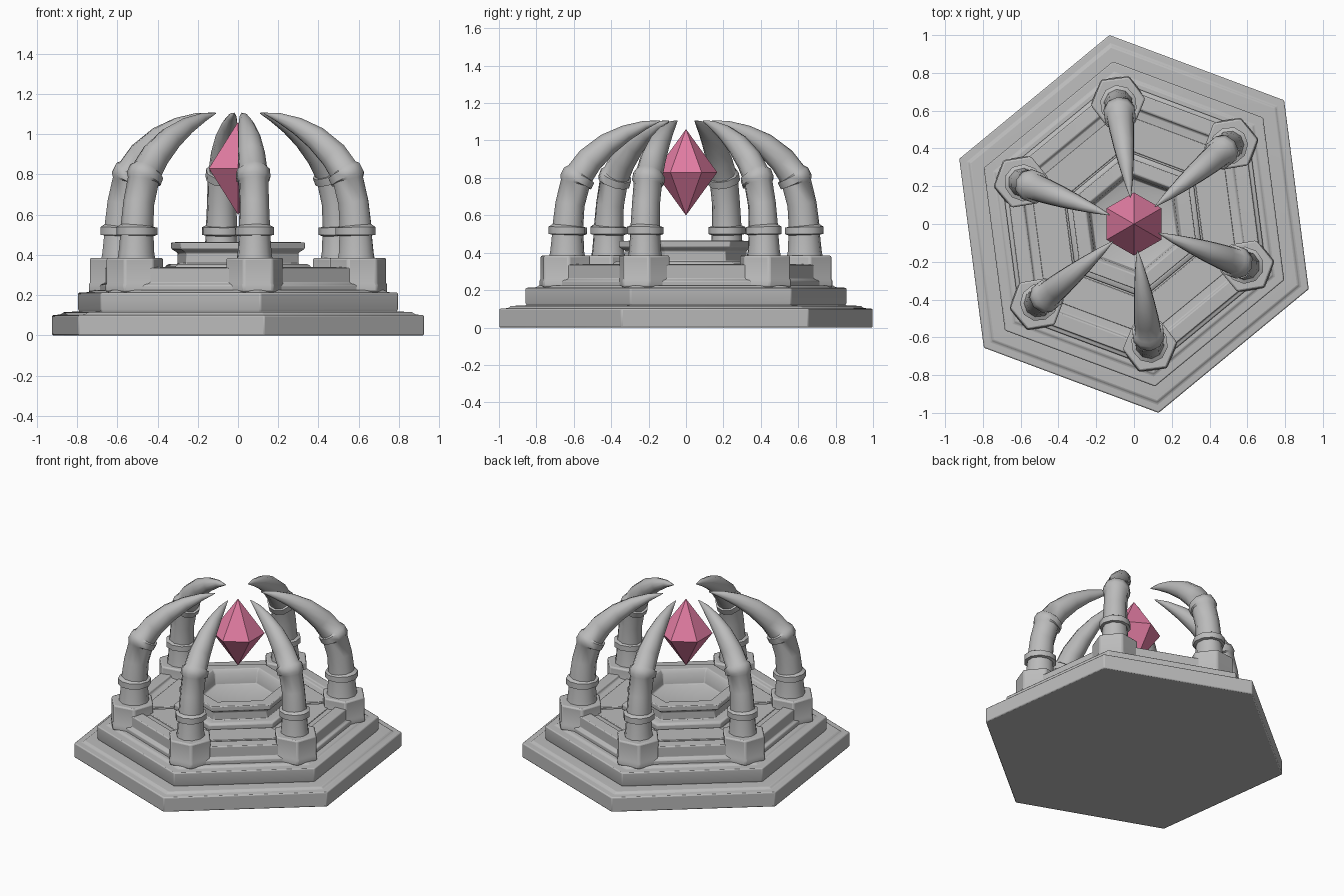
import bpy, math
from mathutils import Vector

cube = bpy.data.objects.get("Cube")
if cube:
    bpy.data.objects.remove(cube, do_unlink=True)


def material(name, colour):
    m = bpy.data.materials.new(name)
    m.use_nodes = True
    m.diffuse_color = colour
    m.node_tree.nodes["Principled BSDF"].inputs["Base Color"].default_value = colour
    return m


STONE = material("grey stone", (0.5, 0.5, 0.5, 1))
PINK = material("pink crystal", (0.75, 0.2, 0.36, 1))

# Corner directions of the slightly skewed hexagonal plan
A, B = Vector((0.925, -0.345, 0)), Vector((-0.13, 1.0, 0))
CORNERS = [A, A + B, B, -A, -A - B, -B]


def build(name, rings, mat=STONE, bevel=0.0, smooth=50):
    """Skin a stack of rings, closing both ends."""
    n = len(rings[0])
    verts = [v for ring in rings for v in ring]
    faces = [list(range(n))[::-1], [len(verts) - n + i for i in range(n)]]
    for k in range(len(rings) - 1):
        for i in range(n):
            j = (i + 1) % n
            faces.append([k * n + i, k * n + j, k * n + n + j, k * n + n + i])
    mesh = bpy.data.meshes.new(name)
    mesh.from_pydata(verts, [], faces)
    mesh.materials.append(mat)
    obj = bpy.data.objects.new(name, mesh)
    bpy.context.collection.objects.link(obj)
    if bevel:
        mod = obj.modifiers.new("worn edges", "BEVEL")
        mod.width, mod.segments, mod.limit_method = bevel, 2, "ANGLE"
    if smooth:
        bpy.ops.object.select_all(action="DESELECT")
        obj.select_set(True)
        bpy.context.view_layer.objects.active = obj
        bpy.ops.object.shade_smooth_by_angle(angle=math.radians(smooth))
    return obj


def hex_solid(name, profile, bevel=0.008):
    """Profile of (scale, height) carried round the hexagonal plan."""
    rings = [[c * s + Vector((0, 0, z)) for c in CORNERS] for s, z in profile]
    return build(name, rings, bevel=bevel, smooth=35)


# Stepped platform
hex_solid("lower_step", [(1, 0), (1, 0.1), (0.95, 0.104), (0.94, 0.115), (0.84, 0.12)])
hex_solid("upper_step", [(0.85, 0.11), (0.86, 0.13), (0.86, 0.212), (0.8, 0.215),
                         (0.79, 0.225), (0.7, 0.225)])

# Low wall round the sunken floor
hex_solid("low_wall", [(0.76, 0.22), (0.76, 0.25), (0.735, 0.26), (0.735, 0.335),
                       (0.65, 0.34), (0.64, 0.32), (0.6, 0.315)], 0.006)

# Paving slabs on the floor
for i, c in enumerate(CORNERS):
    d = CORNERS[(i + 1) % 6]
    p, q = c.lerp(d, 0.03), c.lerp(d, 0.97)
    outline = [p * 0.4, p * 0.59, q * 0.59, q * 0.4]
    build("floor_slab", [[v + Vector((0, 0, z)) for v in outline]
                         for z in (0.31, 0.323)], bevel=0.004, smooth=35)

# Central basin with foot, neck, lip and hollow bowl
hex_solid("basin", [(0.39, 0.31), (0.39, 0.345), (0.37, 0.355), (0.325, 0.355),
                    (0.325, 0.41), (0.36, 0.43), (0.36, 0.462), (0.28, 0.465),
                    (0.26, 0.44), (0.25, 0.37), (0.2, 0.355)], 0.005)

# Tusk stations: radial distance, height, thickness (collars are the wide pairs)
TUSK = [(0.635, 0.36, 0.1), (0.635, 0.41, 0.091), (0.632, 0.495, 0.085),
        (0.632, 0.5, 0.104), (0.632, 0.537, 0.104), (0.631, 0.545, 0.083),
        (0.62, 0.66, 0.079), (0.592, 0.77, 0.08), (0.59, 0.777, 0.092),
        (0.571, 0.815, 0.091), (0.567, 0.822, 0.077), (0.515, 0.895, 0.073),
        (0.42, 0.98, 0.061), (0.32, 1.04, 0.044), (0.22, 1.082, 0.024),
        (0.14, 1.104, 0.003)]
SIDES = 10


def tusk_rings(out, side):
    path = [out * r + Vector((0, 0, z)) for r, z, t in TUSK]
    rings = []
    for k, p in enumerate(path):
        along = (path[min(k + 1, len(path) - 1)] - path[max(k - 1, 0)]).normalized()
        across = along.cross(side)
        ring = []
        for i in range(SIDES):
            a = math.tau * (i + 0.5) / SIDES
            ring.append(p + TUSK[k][2] * (side * math.cos(a) * 0.94 - across * math.sin(a)))
        rings.append(ring)
    return rings


# Six pedestals, each with a curved tusk leaning over the basin
for c in CORNERS:
    out = c.normalized()
    side = Vector((-out.y, out.x, 0))
    centre = c * 0.645
    stack = []
    for radius, z in [(0.15, 0.215), (0.15, 0.25), (0.145, 0.26), (0.145, 0.385)]:
        stack.append([centre + radius * (out * math.cos(a) + side * math.sin(a))
                      + Vector((0, 0, z))
                      for a in [math.radians(30 + 60 * i) for i in range(6)]])
    build("pedestal", stack, bevel=0.01, smooth=35)
    build("tusk", tusk_rings(out * (centre.length / 0.645), side))

# Floating crystal
crystal = []
for radius, z in [(0.0005, 0.6), (0.167, 0.83), (0.0005, 1.06)]:
    crystal.append([Vector((radius * math.sin(i * math.tau / 6),
                            -radius * math.cos(i * math.tau / 6), z)) for i in range(6)])
build("crystal", crystal, PINK, smooth=0)
